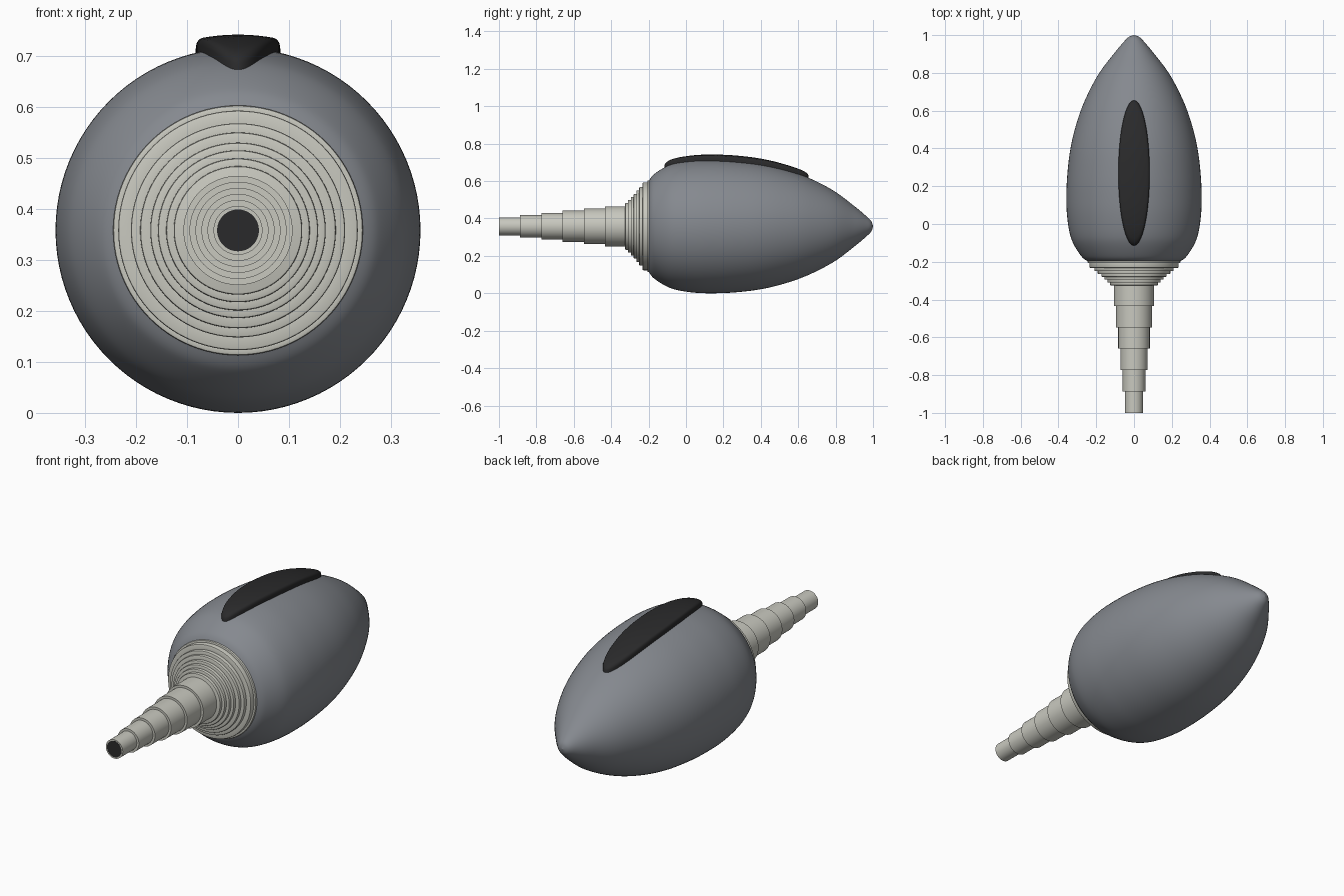
import bpy, bmesh, math

if "Cube" in bpy.data.objects:
    bpy.data.objects.remove(bpy.data.objects["Cube"])

CZ = 0.358      # height of the long axis
SEG = 96


def material(name, rgb):
    m = bpy.data.materials.new(name)
    m.diffuse_color = (*rgb, 1)
    m.use_nodes = True
    m.node_tree.nodes["Principled BSDF"].inputs["Base Color"].default_value = m.diffuse_color
    return m


GREY = material("slate grey", (0.235, 0.25, 0.275))
PALE = material("pale stone", (0.58, 0.58, 0.52))
DARK = material("charcoal", (0.023, 0.023, 0.024))


def finish(name, bm, mat, angle=30):
    bmesh.ops.remove_doubles(bm, verts=bm.verts, dist=1e-5)
    bmesh.ops.recalc_face_normals(bm, faces=bm.faces)
    me = bpy.data.meshes.new(name)
    bm.to_mesh(me)
    bm.free()
    me.materials.append(mat)
    ob = bpy.data.objects.new(name, me)
    bpy.context.collection.objects.link(ob)
    bpy.ops.object.select_all(action='DESELECT')
    ob.select_set(True)
    bpy.context.view_layer.objects.active = ob
    bpy.ops.object.shade_smooth_by_angle(angle=math.radians(angle))
    return ob


def lathe(name, profile, mat):
    """Revolve (radius, y) points around the long axis."""
    bm = bmesh.new()
    rings = []
    for r, y in profile:
        rings.append([bm.verts.new((r * math.cos(2 * math.pi * i / SEG), y,
                                    CZ + r * math.sin(2 * math.pi * i / SEG)))
                      for i in range(SEG)])
    for a, b in zip(rings, rings[1:]):
        for i in range(SEG):
            j = (i + 1) % SEG
            bm.faces.new((a[i], a[j], b[j], b[i]))
    return finish(name, bm, mat)


def spline(pts, n=8):
    """Catmull-Rom curve through the points."""
    p = [pts[0]] + pts + [pts[-1]]
    out = []
    for k in range(1, len(p) - 2):
        for s in range(n):
            t = s / n
            out.append(tuple(0.5 * (2 * b + (c - a) * t + (2 * a - 5 * b + 4 * c - d) * t * t
                                    + (3 * b - a - 3 * c + d) * t ** 3)
                             for a, b, c, d in zip(p[k - 1], p[k], p[k + 1], p[k + 2])))
    return out + [pts[-1]]


# Egg-shaped body with flat front end and pointed rear
hull = spline([(0.24, -0.20), (0.275, -0.175), (0.318, -0.11), (0.34, -0.05),
               (0.354, 0.04), (0.358, 0.13), (0.354, 0.25), (0.338, 0.39),
               (0.308, 0.52), (0.262, 0.65), (0.19, 0.79), (0.108, 0.90),
               (0.058, 0.96), (0.028, 0.99), (0.0, 1.0)])
lathe("body", [(0, -0.20)] + hull, GREY)


def hull_radius(y):
    for (r0, y0), (r1, y1) in zip(hull, hull[1:]):
        if y0 <= y <= y1:
            return r0 + (r1 - r0) * (y - y0) / max(y1 - y0, 1e-6)
    return 0.0


# Stepped collar with softly rounded ridges
steps = [(0.245, -0.207), (0.235, -0.232), (0.21, -0.25), (0.192, -0.265), (0.172, -0.28),
         (0.157, -0.295), (0.141, -0.31), (0.126, -0.325)]
prof, back = [(0, -0.195)], -0.195
for r, front in steps:
    c = 0.004
    prof += [(r, back), (r, front + c), (r - 0.3 * c, front + 0.3 * c), (r - c, front)]
    back = front
lathe("collar", prof + [(0, back)], PALE)

# Telescoping tube, each section a little thinner than the last
COUNT, START, LENGTH = 6, -0.32, 0.68 / 6
for k in range(COUNT):
    r = 0.107 - 0.0118 * k
    y0, y1 = START - k * LENGTH, START - (k + 1) * LENGTH
    lathe(f"tube_section_{k + 1}", [(0, y0 + 0.01), (r, y0 + 0.01), (r, y1), (0, y1)], PALE)
lathe("tube_opening", [(0, -0.998), (0.041, -0.998), (0.041, -1.0005), (0, -1.0005)], DARK)

# Raised elliptical panel that follows the body, with a rounded rim
bm = bmesh.new()
levels = [(s / 8 * 0.9, 0.026) for s in range(9)]
levels += [(0.95, 0.0245), (0.985, 0.020), (1.0, 0.012), (1.0, -0.02)]
rings = []
for s, lift in levels:
    ring = []
    for i in range(SEG):
        a = 2 * math.pi * i / SEG
        x, y = 0.083 * s * math.cos(a), 0.27 + 0.385 * s * math.sin(a)
        ring.append(bm.verts.new((x, y, CZ + math.sqrt((hull_radius(y) + lift) ** 2 - x * x))))
    rings.append(ring)
for a, b in zip(rings, rings[1:]):
    for i in range(SEG):
        j = (i + 1) % SEG
        bm.faces.new((a[i], a[j], b[j], b[i]))
finish("top_panel", bm, DARK, 40)
